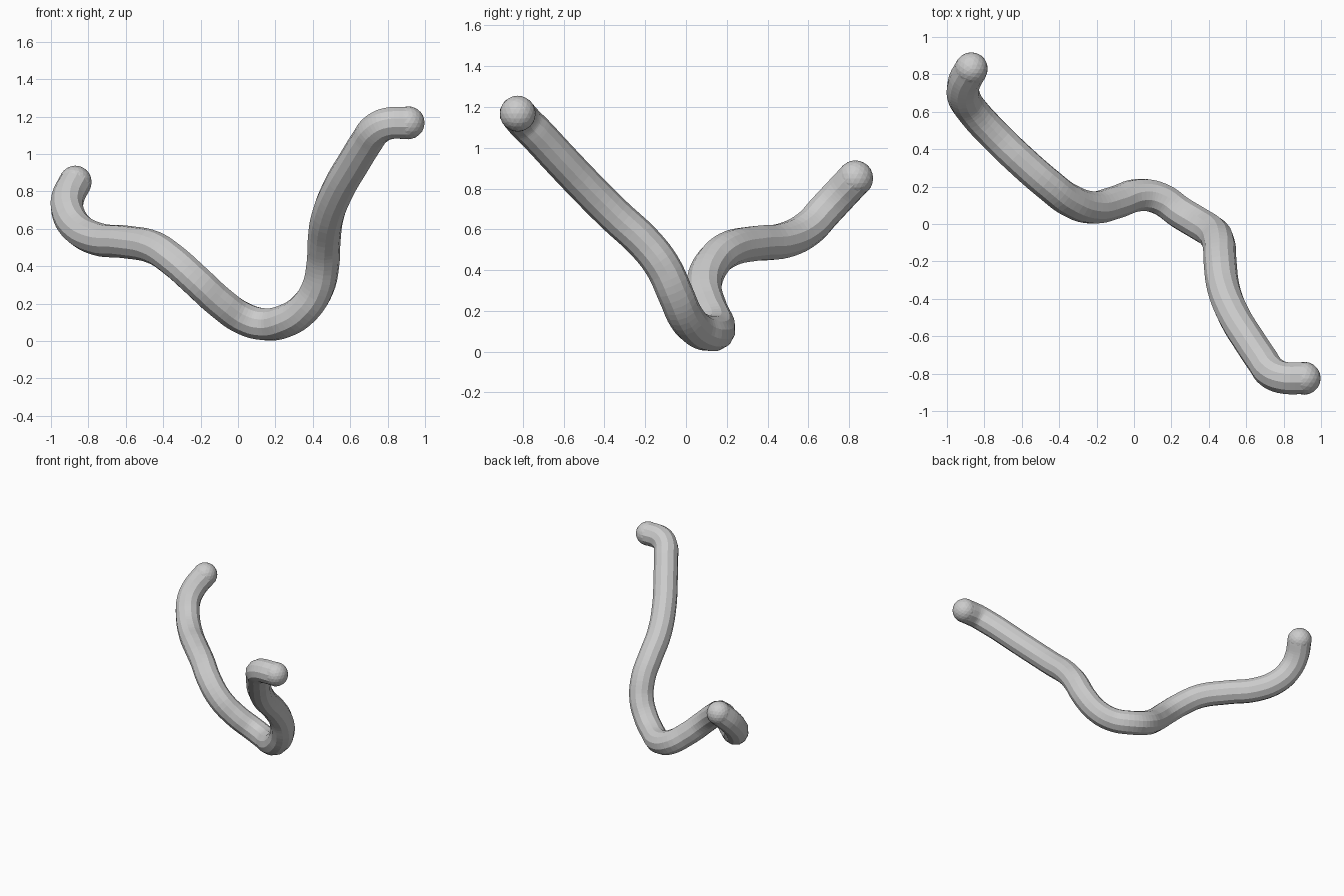
import bpy
from mathutils import Vector

cube = bpy.data.objects.get("Cube")
if cube:
    bpy.data.objects.remove(cube, do_unlink=True)

RADIUS = 0.088

grey = bpy.data.materials.new("light grey")
grey.use_nodes = True
colour = (0.6, 0.6, 0.6, 1)
grey.diffuse_color = colour
grey.node_tree.nodes["Principled BSDF"].inputs["Base Color"].default_value = colour

# Centre line of the bent tube, from the back right end to the front left end
path = [
    (-.87, .83, .85), (-.91, .75, .765), (-.91, .68, .69), (-.86, .6, .605),
    (-.75, .48, .545), (-.6, .335, .53), (-.45, .205, .5), (-.35, .13, .435),
    (-.22, .088, .32), (-.1, .115, .21), (.03, .155, .12), (.14, .135, .09),
    (.25, .06, .107), (.35, 0, .17), (.425, -.05, .28), (.455, -.115, .42),
    (.46, -.2, .53), (.48, -.35, .67), (.54, -.5, .82), (.62, -.63, .957),
    (.69, -.735, 1.07), (.73, -.79, 1.125), (.79, -.82, 1.16), (.91, -.825, 1.167),
]

# Twelve-sided tube swept along the path
curve = bpy.data.curves.new("bent_tube", "CURVE")
curve.dimensions = "3D"
curve.bevel_depth = RADIUS
curve.bevel_resolution = 4
curve.resolution_u = 5
spline = curve.splines.new("BEZIER")
spline.bezier_points.add(len(path) - 1)
for point, co in zip(spline.bezier_points, path):
    point.co = co
    point.handle_left_type = point.handle_right_type = "AUTO"
spline.use_smooth = False
tube = bpy.data.objects.new("bent_tube", curve)
bpy.context.collection.objects.link(tube)
curve.materials.append(grey)
bpy.ops.object.select_all(action="DESELECT")
tube.select_set(True)
bpy.context.view_layer.objects.active = tube
bpy.ops.object.convert(target="MESH")
bpy.ops.object.shade_flat()

# Faceted ball at each end
for name, end in (("back_end_ball", path[0]), ("front_end_ball", path[-1])):
    bpy.ops.mesh.primitive_ico_sphere_add(subdivisions=3, radius=RADIUS, location=Vector(end))
    ball = bpy.context.object
    ball.name = name
    ball.data.materials.append(grey)
